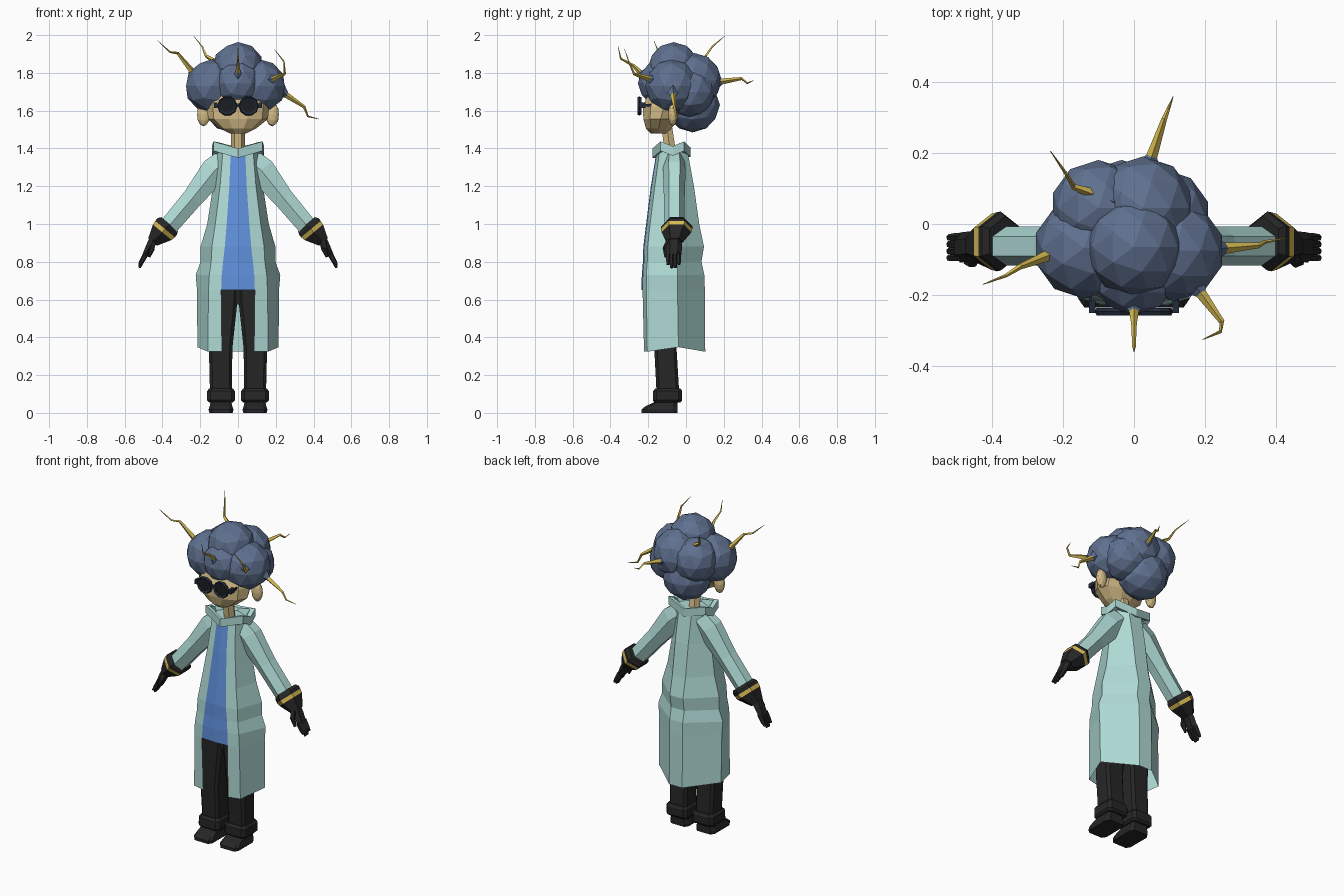
import bpy, bmesh, math
from mathutils import Vector, Matrix

if "Cube" in bpy.data.objects:
    bpy.data.objects.remove(bpy.data.objects["Cube"])


def material(name, hexa):
    m = bpy.data.materials.new(name)
    rgb = [int(hexa[i:i + 2], 16) / 255 for i in (0, 2, 4)]
    m.diffuse_color = [c / 12.92 if c < 0.04 else ((c + 0.055) / 1.055) ** 2.4 for c in rgb] + [1]
    m.use_nodes = True
    m.node_tree.nodes["Principled BSDF"].inputs["Base Color"].default_value = m.diffuse_color
    return m


HAIR = material("slate_blue_hair", "5F708F")
SKIN = material("tan_skin", "D5BD88")
COAT = material("pale_teal_cloth", "AFDAD5")
SHIRT = material("blue_cloth", "5F90DC")
BLACK = material("black_cloth", "262626")
GOLD = material("gold", "D6BA52")
FRAME = material("dark_navy", "222A3A")
LENS = material("dark_lens", "1B1C20")


def finish(name, bm, *mats):
    bmesh.ops.recalc_face_normals(bm, faces=bm.faces)
    me = bpy.data.meshes.new(name)
    bm.to_mesh(me)
    bm.free()
    ob = bpy.data.objects.new(name, me)
    bpy.context.collection.objects.link(ob)
    for m in mats:
        me.materials.append(m)
    return ob


def loft(name, rings, *mats, closed=True, caps=(True, True), mat_rule=lambda row: 0):
    """Skin a row of point rings."""
    bm = bmesh.new()
    rows = [[bm.verts.new(p) for p in r] for r in rings]
    n = len(rows[0])
    for k, (a, b) in enumerate(zip(rows, rows[1:])):
        for i in range(n if closed else n - 1):
            j = (i + 1) % n
            bm.faces.new((a[i], a[j], b[j], b[i])).material_index = mat_rule(k)
    for row, cap in zip((rows[0], rows[-1]), caps):
        if cap:
            bm.faces.new(row)
    return finish(name, bm, *mats)


def ring(c, axis, ru, rv, n):
    """Ellipse ring: ru along y, rv across the limb in the xz plane."""
    u = Vector((0, 1, 0))
    v = Vector(axis).cross(u).normalized()
    return [Vector(c) + u * ru * math.cos(2 * math.pi * i / n)
            + v * rv * math.sin(2 * math.pi * i / n) for i in range(n)]


def flat_ring(z, hx, y0, y1, n=10):
    """Horizontal ellipse ring between y0 and y1."""
    return [(hx * math.cos(2 * math.pi * i / n),
             (y0 + y1) / 2 + (y1 - y0) / 2 * math.sin(2 * math.pi * i / n), z) for i in range(n)]


def box_ring(x, hx, y0, y1, z, c=0.25):
    """Chamfered horizontal rectangle."""
    cx, cy = hx * c, (y1 - y0) / 2 * c
    return [(x - hx + cx, y0, z), (x + hx - cx, y0, z), (x + hx, y0 + cy, z), (x + hx, y1 - cy, z),
            (x + hx - cx, y1, z), (x - hx + cx, y1, z), (x - hx, y1 - cy, z), (x - hx, y0 + cy, z)]


def ball(name, c, r, mat, scale=(1, 1, 1)):
    bm = bmesh.new()
    bmesh.ops.create_icosphere(bm, subdivisions=2, radius=r)
    bmesh.ops.transform(bm, matrix=Matrix.Translation(c) @ Matrix.Diagonal((*scale, 1)), verts=bm.verts)
    return finish(name, bm, mat)


def box(name, lo, hi, mat):
    x0, y0, z0 = lo
    x1, y1, z1 = hi
    return loft(name, [[(x0, y0, z), (x1, y0, z), (x1, y1, z), (x0, y1, z)] for z in (z0, z1)], mat)


def tapered(name, pts, radii, mat, n=4):
    """Bent tube with changing radius."""
    pts = [Vector(p) for p in pts]
    rings = []
    for i, p in enumerate(pts):
        d = pts[min(i + 1, len(pts) - 1)] - pts[max(i - 1, 0)]
        q = d.to_track_quat('Z', 'Y')
        rings.append([p + q @ Vector((radii[i] * math.cos(2 * math.pi * k / n),
                                      radii[i] * math.sin(2 * math.pi * k / n), 0)) for k in range(n)])
    return loft(name, rings, mat)


# Hair clumps
for name, c, r in (("hair_top", (0, -.065, 1.825), .138), ("hair_left", (-.14, -.068, 1.73), .142),
                   ("hair_right", (.112, -.075, 1.73), .142), ("hair_front", (0, -.13, 1.745), .125),
                   ("hair_back", (.025, .045, 1.76), .145), ("hair_back_left", (-.1, .045, 1.75), .135),
                   ("hair_back_right", (.08, .02, 1.70), .135), ("hair_nape", (-.035, .035, 1.63), .145)):
    ball(name, c, r, HAIR)

# Gold prongs, each growing out of a small hair tuft
prongs = {
    "left": [(-.22, -.08, 1.78), (-.32, -.12, 1.905), (-.36, -.145, 1.91), (-.425, -.17, 1.97)],
    "back_left": [(-.09, .075, 1.84), (-.17, .105, 1.89), (-.19, .14, 1.94), (-.235, .205, 1.995)],
    "front": [(0, -.22, 1.78), (0, -.28, 1.84), (0, -.345, 1.875), (0, -.36, 1.94)],
    "front_right": [(.17, -.17, 1.76), (.247, -.275, 1.795), (.243, -.303, 1.86), (.193, -.325, 1.925)],
    "right": [(.23, -.07, 1.70), (.35, -.06, 1.62), (.37, -.05, 1.57), (.43, -.04, 1.555)],
    "back": [(.04, .16, 1.75), (.085, .295, 1.77), (.097, .325, 1.745), (.11, .358, 1.76)],
}
for side, path in prongs.items():
    tapered("prong_" + side, path, (.018, .008, .005, .001), GOLD)
    a, b = Vector(path[0]), Vector(path[1])
    d = (b - a).normalized()
    tapered("tuft_" + side, [a - d * .03, a + d * .045], (.055, .008), HAIR)

# Head, neck and ears
loft("head", [flat_ring(1.48, .045, -.19, -.09), flat_ring(1.505, .095, -.215, -.075),
              flat_ring(1.555, .158, -.23, -.04), flat_ring(1.62, .165, -.235, 0),
              flat_ring(1.70, .15, -.2, 0)], SKIN)
loft("neck", [flat_ring(1.36, .036, -.115, -.045, 6), flat_ring(1.52, .036, -.135, -.07, 6)], SKIN)
for s in (-1, 1):
    ball("ear", (s * .182, -.07, 1.58), .06, SKIN, (.6, .42, 1.05))

# Goggles
for s in (-1, 1):
    cx, cz = s * .057, 1.625

    def circle(r, y):
        return [(cx + r * math.cos(math.pi * i / 5), y, cz + r * math.sin(math.pi * i / 5)) for i in range(10)]

    loft("goggle_frame", [circle(.037, -.243), circle(.048, -.236), circle(.053, -.246),
                          circle(.048, -.258), circle(.037, -.252)], FRAME, caps=(False, False))
    loft("goggle_lens", [circle(.038, -.245), circle(.038, -.249)], LENS)
    xs = sorted((s * .108, s * .126))
    box("goggle_hinge", (xs[0], -.25, 1.615), (xs[1], -.215, 1.642), FRAME)
    xs = sorted((s * .118, s * .126))
    box("goggle_arm", (xs[0], -.215, 1.622), (xs[1], -.1, 1.636), FRAME)
box("goggle_bridge", (-.02, -.253, 1.62), (.02, -.24, 1.638), FRAME)

# Coat: per level z, then x, y of front edge, front corner, side and back corner
levels = [
    (1.385, .038, -.15, .08, -.14, .12, -.07, .045, .008),
    (1.20, .046, -.18, .095, -.165, .132, -.06, .045, .042),
    (1.00, .060, -.205, .12, -.19, .163, -.05, .045, .07),
    (.88, .070, -.22, .138, -.203, .198, -.045, .045, .095),
    (.80, .079, -.222, .142, -.205, .198, -.045, .045, .082),
    (.73, .086, -.228, .152, -.21, .224, -.045, .045, .097),
    (.65, .089, -.23, .156, -.21, .217, -.045, .045, .1),
    (.33, .085, -.222, .16, -.205, .215, -.04, .045, .102)]
rings = []
for z, *p in levels:
    half = [(p[i], p[i + 1], z) for i in (0, 2, 4, 6)]
    if z < .5:  # hem rises at the sides
        half = [(x, y, .348 if i == 2 else .324) for i, (x, y, z) in enumerate(half)]
    rings.append(half + [(-x, y, z) for x, y, z in reversed(half)])
loft("coat", rings, COAT, closed=False, caps=(True, False))
loft("shirt_front", [[(-l[1], l[2], l[0]), (0, l[2] - .006, l[0]), (l[1], l[2], l[0])] for l in levels[:7]],
     SHIRT, closed=False, caps=(False, False))

# Collar: folded ring dipping at the front, sides and back
half = [(0, -.178, 1.40), (.13, -.135, 1.437), (.138, -.07, 1.412), (.128, -.01, 1.437), (0, .024, 1.405)]
top = half + [(-x, y, z) for x, y, z in half[3:0:-1]]


def shrink(k, dz):
    return [(x * k, -.077 + (y + .077) * k, z + dz) for x, y, z in top]


loft("collar", [shrink(.75, -.05), shrink(1, -.05), top, shrink(.8, -.005), shrink(.62, -.05)],
     COAT, caps=(False, False))

# Arms
for s in (-1, 1):
    ax = (s * .64, 0, -.77)

    def at(x, z, y=-.062):
        return (s * x, y, z)

    loft("sleeve", [ring(at(.06, 1.335), ax, .055, .08, 6), ring(at(.122, 1.285), ax, .06, .085, 6),
                    ring(at(.24, 1.138), ax, .055, .063, 6), ring(at(.365, .99), ax, .055, .058, 6)], COAT)
    # Glove cuff with a gold band
    loft("glove_cuff", [ring(at(.362, 1.0, -.048), ax, .07, .066, 6), ring(at(.375, .987, -.048), ax, .083, .078, 6),
                        ring(at(.386, .973, -.05), ax, .083, .078, 6), ring(at(.401, .956, -.05), ax, .079, .074, 6),
                        ring(at(.452, .905, -.06), ax, .045, .035, 6)],
         BLACK, GOLD, mat_rule=lambda row: int(row == 2))
    hx = (s * .42, 0, -.9)
    loft("glove_palm", [ring(at(.440, .925), hx, .036, .03, 6), ring(at(.465, .885, -.064), hx, .043, .024, 6),
                        ring(at(.490, .835, -.066), hx, .042, .019, 6)], BLACK)
    for i, tip in enumerate((.785, .768, .77, .785)):
        y = -.095 + .019 * i
        loft("glove_finger", [ring(at(.484, .848, y), hx, .012, .016, 5),
                              ring(at(.508, .805, y), hx, .012, .014, 5),
                              ring(at(.522, tip, y), hx, .009, .007, 5)], BLACK)
    tapered("glove_thumb", [at(.45, .91, -.088), at(.455, .87, -.108), at(.472, .825, -.108)],
            (.02, .016, .008), BLACK, 5)

# Trousers, boot cuffs and shoes
loft("hips", [box_ring(0, .13, -.16, -.02, .575), box_ring(0, .14, -.165, -.01, .72)], BLACK)
for s in (-1, 1):
    loft("trouser_leg", [box_ring(s * .09, .058, -.155, -.035, .09), box_ring(s * .092, .062, -.168, -.05, .34),
                         box_ring(s * .076, .074, -.17, -.03, .6), box_ring(s * .074, .074, -.17, -.03, .7)], BLACK)
    loft("boot_cuff", [box_ring(s * .09, .062, -.165, -.03, .055), box_ring(s * .09, .073, -.176, -.02, .067),
                       box_ring(s * .09, .073, -.174, -.02, .115), box_ring(s * .09, .062, -.162, -.03, .13)], BLACK)
    loft("shoe", [box_ring(s * .09, .062, -.235, -.045, 0), box_ring(s * .09, .066, -.235, -.045, .018),
                  box_ring(s * .09, .06, -.215, -.045, .035), box_ring(s * .09, .054, -.15, -.045, .065)], BLACK)
